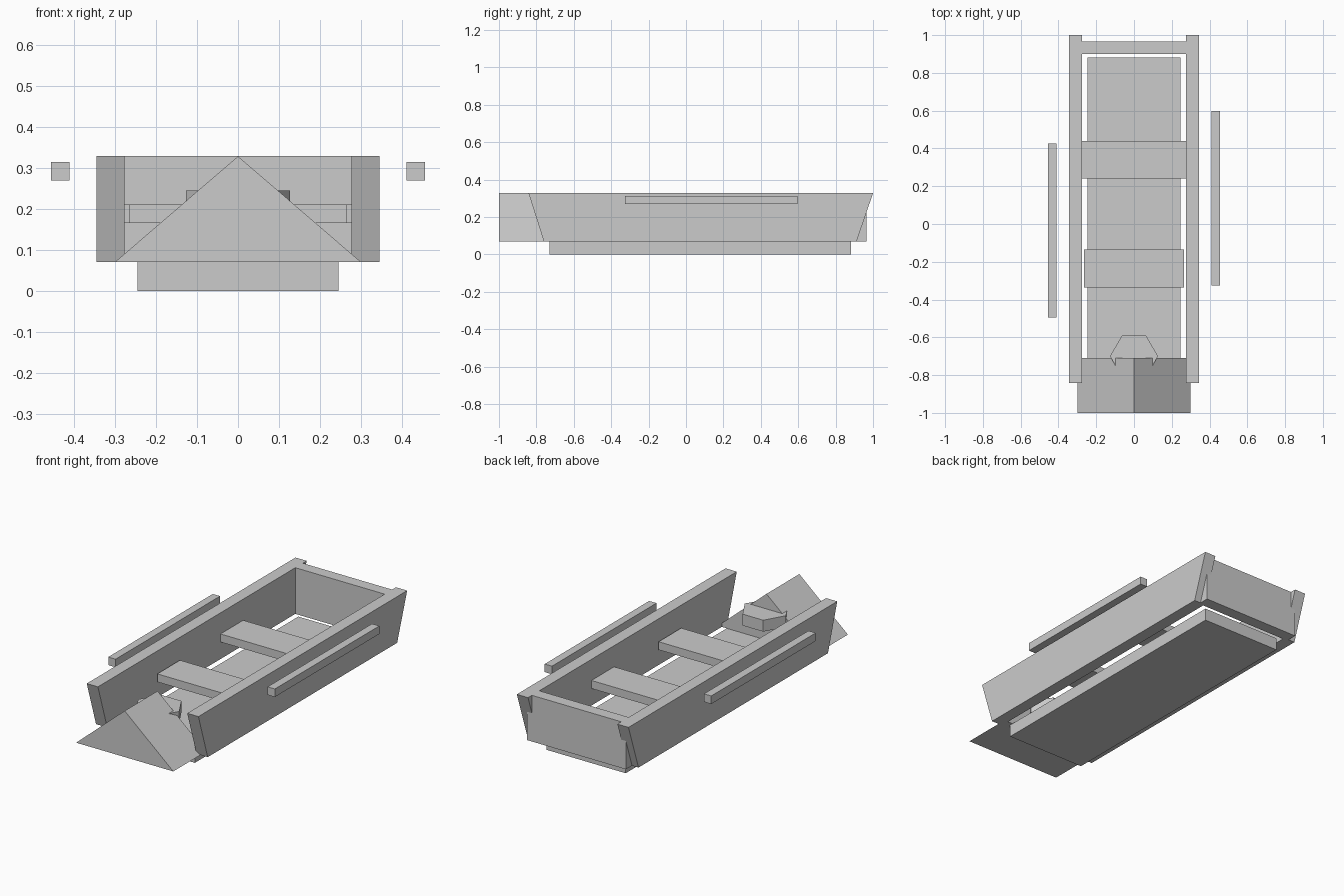
import bpy, bmesh, math

if "Cube" in bpy.data.objects:
    bpy.data.objects.remove(bpy.data.objects["Cube"])


def box(name, x0, x1, y0, y1, z0, z1):
    bpy.ops.mesh.primitive_cube_add(
        size=1, location=((x0 + x1) / 2, (y0 + y1) / 2, (z0 + z1) / 2))
    ob = bpy.context.object
    ob.name = name
    ob.scale = (x1 - x0, y1 - y0, z1 - z0)
    return ob


def prism(name, profile, offset):
    """Extrude a closed 3D profile along an offset vector."""
    bm = bmesh.new()
    face = bm.faces.new([bm.verts.new(p) for p in profile])
    ext = bmesh.ops.extrude_face_region(bm, geom=[face], use_keep_orig=True)
    moved = [g for g in ext["geom"] if isinstance(g, bmesh.types.BMVert)]
    bmesh.ops.translate(bm, verts=moved, vec=offset)
    bmesh.ops.recalc_face_normals(bm, faces=bm.faces)
    mesh = bpy.data.meshes.new(name)
    bm.to_mesh(mesh)
    bm.free()
    ob = bpy.data.objects.new(name, mesh)
    bpy.context.collection.objects.link(ob)
    return ob


BOTTOM, TOP = 0.07, 0.328

# Hull: floor, raked side walls, transom
box("floor", -0.245, 0.245, -0.73, 0.882, 0, BOTTOM)
for name, x in (("left_side", -0.345), ("right_side", 0.276)):
    prism(name, [(x, -0.76, BOTTOM), (x, 0.912, BOTTOM), (x, 1.0, TOP), (x, -0.842, TOP)],
          (0.069, 0, 0))
box("transom", -0.305, 0.305, 0.9, 0.966, BOTTOM, TOP)

# Triangular bow
prism("bow", [(-0.3, -1, BOTTOM), (0.3, -1, BOTTOM), (0, -1, TOP)], (0, 0.29, 0))

# Bench seats
box("rear_seat", -0.28, 0.28, 0.24, 0.44, 0.165, 0.21)
box("middle_seat", -0.264, 0.264, -0.335, -0.135, 0.165, 0.21)

# Hexagonal bow seat
r = 0.127
ring = [(r * math.cos(i * math.pi / 3), -0.7 + r * math.sin(i * math.pi / 3), 0.18)
        for i in range(6)]
prism("bow_seat", ring, (0, 0, 0.064))

# Outboard oars
box("right_oar", 0.41, 0.455, -0.325, 0.597, 0.269, 0.314)
box("left_oar", -0.455, -0.41, -0.495, 0.427, 0.269, 0.314)
